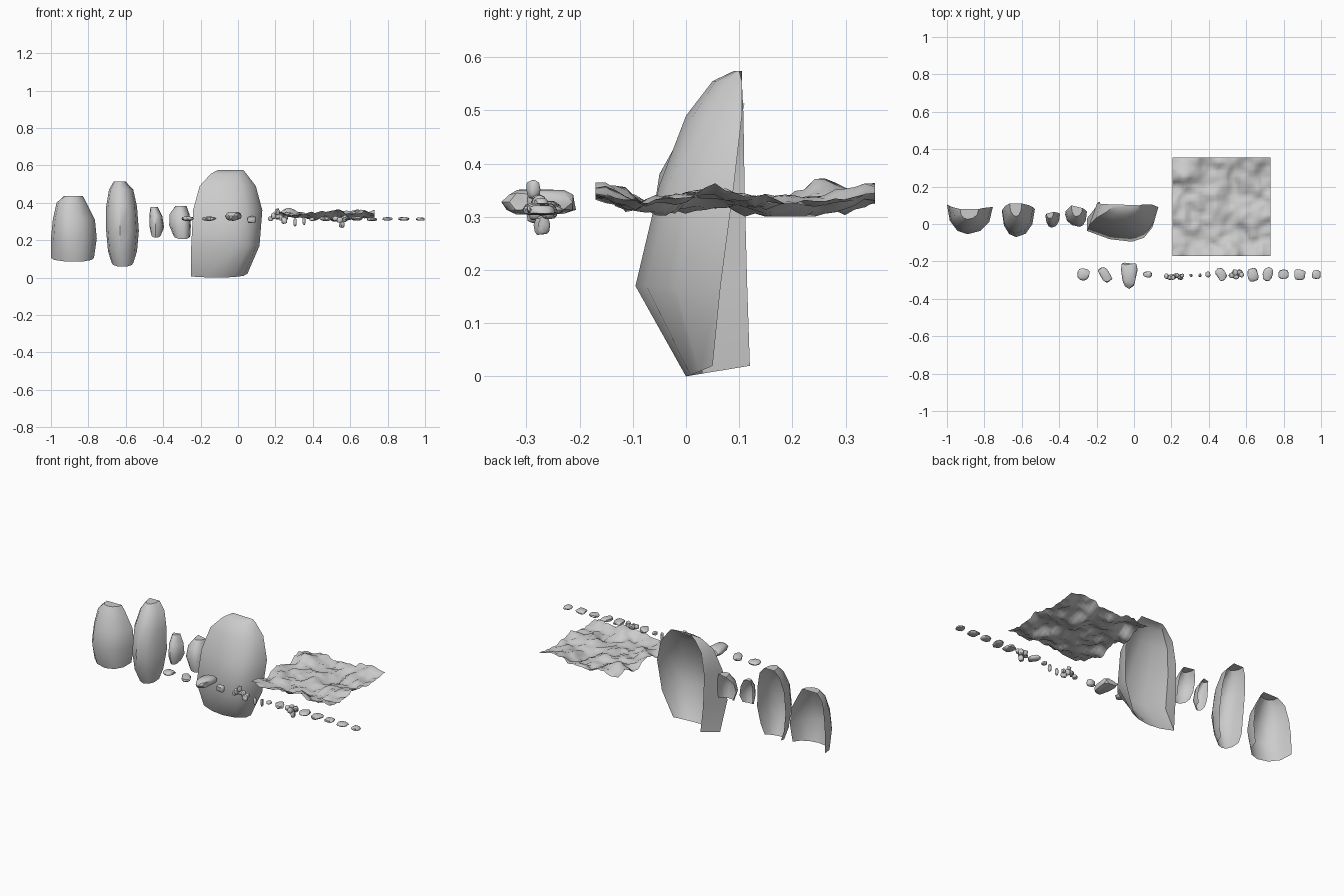
import bpy, bmesh, math, random
from mathutils import Vector, noise

random.seed(4)


def finish(bm, name, angle):
    me = bpy.data.meshes.new(name)
    bm.to_mesh(me)
    bm.free()
    ob = bpy.data.objects.new(name, me)
    bpy.context.collection.objects.link(ob)
    bpy.ops.object.select_all(action='DESELECT')
    ob.select_set(True)
    bpy.context.view_layer.objects.active = ob
    bpy.ops.object.shade_smooth_by_angle(angle=math.radians(angle))
    return ob


# Open-backed rock face with a capped top.
# Each row is z, left x, right x, back y left, back y right, front y, front x
def rock_shell(name, rows, n=6, tuck=0.0):
    bm = bmesh.new()
    grid = []
    for i, (z, xl, xr, yl, yr, yf, xf) in enumerate(rows):
        line = []
        for k in range(n + 1):
            a = math.pi * k / n
            s, d = -math.cos(a), max(0.0, math.sin(a)) ** 0.9
            if tuck and k in (1, 2):  # squarer left corner
                d = (0.72, 0.93)[k - 1]
            x = xf + (xl - xf) * max(-s, 0) + (xr - xf) * max(s, 0)
            y = (yl + (yr - yl) * (s + 1) / 2) * (1 - d) + yf * d
            if tuck and k < 2:  # back-left edge folds inward
                x = xl + tuck * (1 - i / (len(rows) - 1)) if k == 0 else xl
            line.append(bm.verts.new((x, y, z + (0.02 * (1 - d) if i == 0 else 0))))
        grid.append(line)
    for lo, hi in zip(grid, grid[1:]):
        for k in range(n):
            bm.faces.new((lo[k], lo[k + 1], hi[k + 1], hi[k]))
    bm.faces.new(grid[-1])
    return finish(bm, name, 40)


rock_shell("rock_face_broad", [
    (.085, -1.0, -.77, .107, .085, -.02, -.87),
    (.21, -1.0, -.755, .105, .09, -.055, -.89),
    (.31, -.99, -.765, .10, .09, -.035, -.90),
    (.40, -.97, -.81, .09, .085, .0, -.90),
    (.437, -.93, -.83, .08, .08, .025, -.89)])
rock_shell("rock_face_tall", [
    (.058, -.675, -.56, .06, .05, -.015, -.62),
    (.14, -.695, -.54, .06, .06, -.05, -.63),
    (.25, -.705, -.53, .06, .08, -.07, -.63),
    (.38, -.705, -.54, .075, .09, -.05, -.63),
    (.47, -.69, -.56, .095, .10, .0, -.63),
    (.513, -.665, -.60, .11, .11, .04, -.63)])
rock_shell("rock_face_slim", [
    (.213, -.465, -.41, .03, .045, .0, -.44),
    (.27, -.472, -.395, .04, .055, -.02, -.44),
    (.33, -.474, -.405, .045, .06, -.01, -.44),
    (.378, -.468, -.43, .055, .065, .03, -.45)])
rock_shell("rock_face_small", [
    (.205, -.345, -.255, .05, .06, .0, -.29),
    (.28, -.368, -.252, .05, .065, -.015, -.29),
    (.34, -.365, -.26, .07, .075, .005, -.30),
    (.382, -.335, -.275, .10, .085, .04, -.31)])
rock_shell("rock_face_large", [
    (0, -.25, .05, .12, .05, .0, -.1),
    (.17, -.25, .115, .115, .065, -.095, -.01),
    (.36, -.24, .13, .11, .09, -.05, -.03),
    (.49, -.205, .095, .108, .105, .0, -.05),
    (.555, -.145, .045, .105, .105, .05, -.05),
    (.574, -.11, .03, .105, .10, .09, -.05)], tuck=.07)

# Rough ground patch
bm = bmesh.new()
bmesh.ops.create_grid(bm, x_segments=28, y_segments=28, size=0.2625)
for v in bm.verts:
    p = v.co
    h = 0.22 * math.cos(p.y * 28 + 1.2) + 3.0 * p.length_squared - 0.2
    h += 0.9 * noise.noise(Vector((p.x * 9, p.y * 9, 7)))
    h += 0.45 * noise.noise(Vector((p.x * 22, p.y * 22, 5)))
    h += 0.2 * noise.noise(Vector((p.x * 45, p.y * 45, 1)))
    v.co = (p.x + .4675, p.y + .0925, .332 + .042 * max(-0.75, min(0.95, h)))
finish(bm, "ground_patch", 60)


# Worn stone: jittered, flattened ball
def stone(name, x, y, z, sx, sy, sz, turn=0.0, taper=0.0):
    bm = bmesh.new()
    bmesh.ops.create_icosphere(bm, subdivisions=2, radius=1)
    off = Vector([random.uniform(0, 50) for _ in range(3)])
    for v in bm.verts:
        p = v.co.copy()
        r = 1 + 0.25 * noise.noise(p * 1.3 + off)
        p = Vector([math.copysign(abs(c) ** 0.7, c) for c in p]) * r * 0.95
        px, py = p.x * sx * (1 + taper * p.y), p.y * sy
        c, s = math.cos(turn), math.sin(turn)
        v.co = (x + px * c - py * s, y + px * s + py * c, z + p.z * sz)
    return finish(bm, name, 35)


# Row of loose stones
Y = -.27
for i, s in enumerate([
        (-.27, Y, .315, .032, .034, .012), (-.155, Y, .315, .026, .045, .012, .6),
        (-.026, Y - .003, .328, .044, .071, .025, 0, .3), (.073, Y, .311, .026, .017, .021),
        (.305, -.275, .297, .009, .009, .022), (.353, -.275, .302, .008, .010, .024),
        (.395, Y, .312, .014, .016, .010), (.467, Y, .315, .026, .037, .013, .5),
        (.635, Y, .315, .030, .038, .011, .2), (.715, Y, .313, .028, .038, .011, -.2),
        (.80, Y, .314, .028, .028, .010), (.885, Y, .314, .030, .032, .010),
        (.975, Y, .313, .025, .025, .010)]):
    stone(f"stone_{i + 1}", *s)

# Two piles of small pebbles: x, y, z, half sizes
pile = [(.175, -.28, .315, .015, .014, .012), (.19, -.287, .33, .013, .012, .018),
        (.21, -.278, .328, .022, .013, .014), (.21, -.287, .352, .013, .012, .018),
        (.228, -.275, .322, .014, .014, .018), (.248, -.285, .305, .013, .017, .020),
        (.257, -.275, .32, .011, .012, .012)]
heap = [(.522, -.275, .315, .016, .015, .013), (.54, -.258, .316, .016, .016, .015),
        (.545, -.282, .308, .017, .014, .016), (.555, -.27, .285, .014, .014, .020),
        (.565, -.258, .312, .015, .016, .018), (.575, -.272, .322, .014, .013, .014)]
for label, group in (("pile", pile), ("heap", heap)):
    for i, s in enumerate(group):
        stone(f"{label}_pebble_{i + 1}", *s, i * 0.4 - 0.8)
